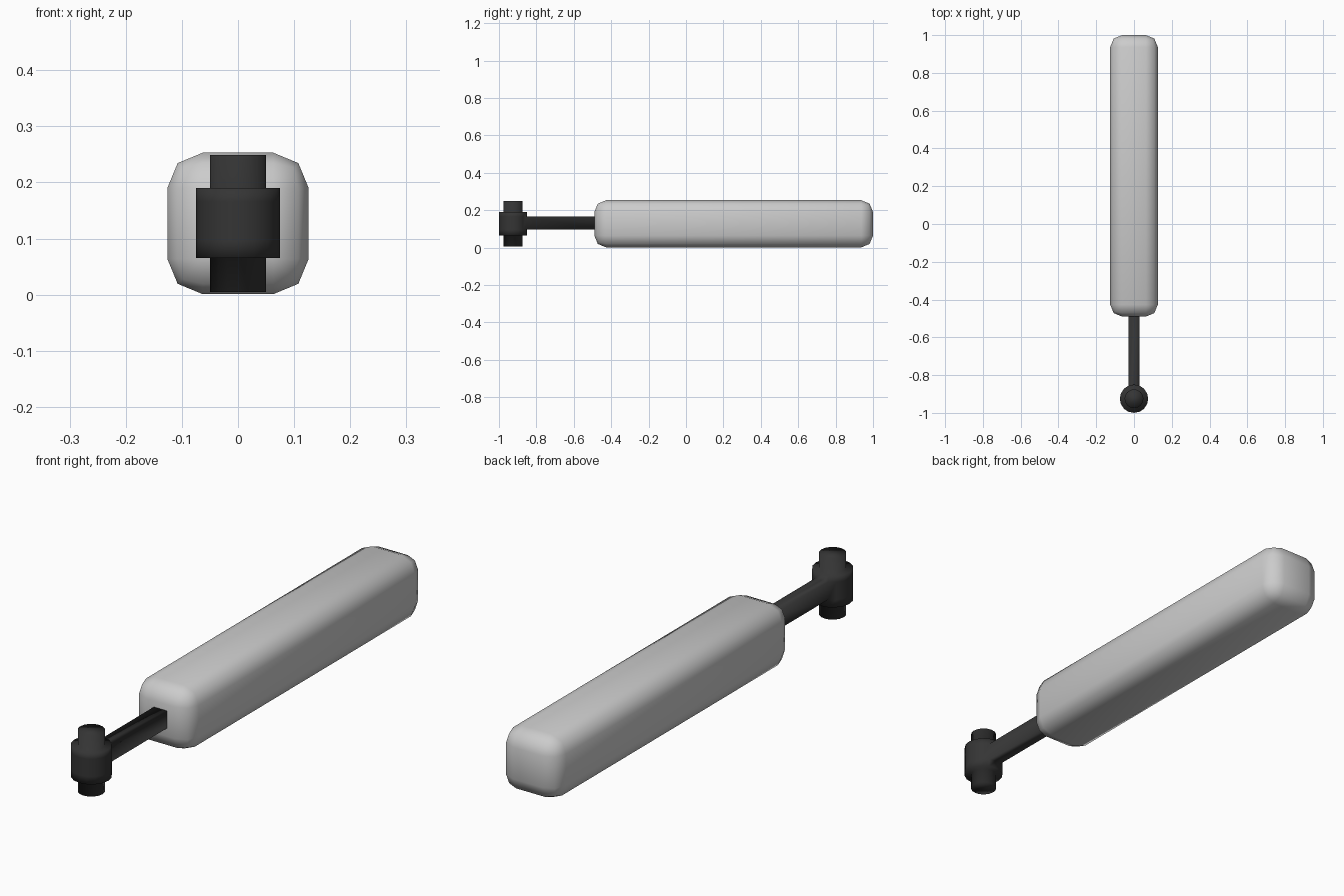
import bpy, bmesh
from math import cos, sin, tau

if "Cube" in bpy.data.objects:
    bpy.data.objects.remove(bpy.data.objects["Cube"])

dark = bpy.data.materials.new("dark_metal")
dark.diffuse_color = (0.035, 0.035, 0.035, 1)
dark.use_nodes = True
dark.node_tree.nodes["Principled BSDF"].inputs["Base Color"].default_value = dark.diffuse_color


def add_object(name, bm, mat=None):
    bmesh.ops.recalc_face_normals(bm, faces=bm.faces[:])
    for f in bm.faces:
        f.smooth = True
    mesh = bpy.data.meshes.new(name)
    bm.to_mesh(mesh)
    bm.free()
    ob = bpy.data.objects.new(name, mesh)
    bpy.context.collection.objects.link(ob)
    if mat:
        mesh.materials.append(mat)
    return ob


# Rounded body: a long box with a two-step bevel
bm = bmesh.new()
bmesh.ops.create_cube(bm, size=1)
bmesh.ops.scale(bm, vec=(0.252, 1.49, 0.252), verts=bm.verts[:])
bmesh.ops.translate(bm, vec=(0, 0.255, 0.127), verts=bm.verts[:])
body = add_object("rounded_body", bm)
bev = body.modifiers.new("round_edges", 'BEVEL')
bev.width = 0.063
bev.segments = 2
bev.limit_method = 'NONE'

# Hinge: stepped cylinder, with the rod extruded from its rear faces
SIDES, HINGE_Y, ROD_END = 16, -0.925, -0.44
profile = [(0.05, 0.005), (0.05, 0.065), (0.075, 0.065), (0.075, 0.096),
           (0.075, 0.166), (0.075, 0.19), (0.05, 0.19), (0.05, 0.249)]
bm = bmesh.new()
rings = [[bm.verts.new((r * cos(tau * i / SIDES), HINGE_Y + r * sin(tau * i / SIDES), z))
          for i in range(SIDES)] for r, z in profile]
rod_faces = []
for k, (lo, hi) in enumerate(zip(rings, rings[1:])):
    for i in range(SIDES):
        j = (i + 1) % SIDES
        f = bm.faces.new((lo[i], lo[j], hi[j], hi[i]))
        if k == 3 and i in (3, 4):
            rod_faces.append(f)
bm.faces.new(rings[0])
bm.faces.new(rings[-1])

# Rod reaching into the body
ext = bmesh.ops.extrude_face_region(bm, geom=rod_faces)
for g in ext["geom"]:
    if isinstance(g, bmesh.types.BMVert):
        g.co.y = ROD_END
add_object("hinge_and_rod", bm, dark)
